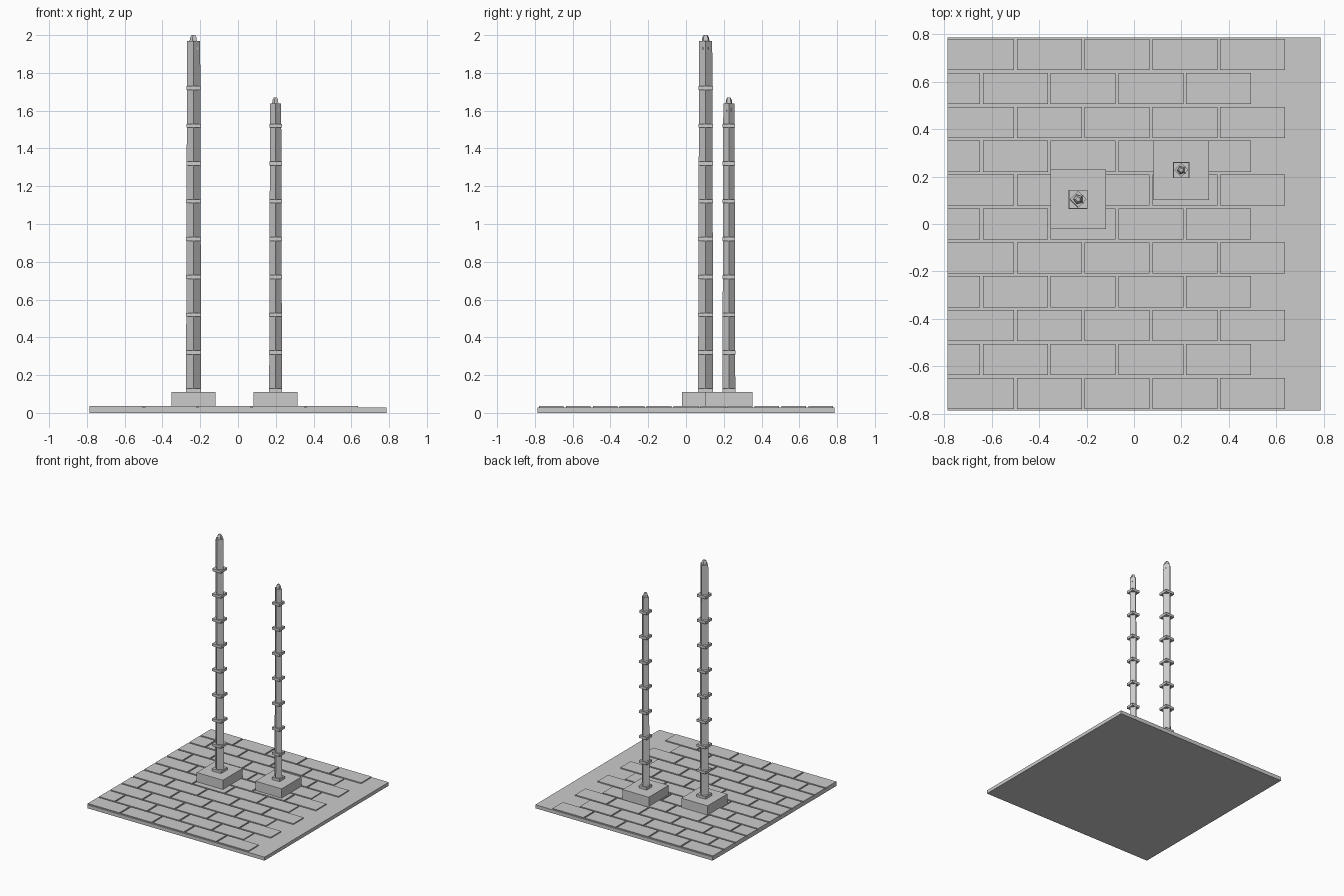
import bpy, bmesh, math
from mathutils import Matrix, Vector

cube = bpy.data.objects.get("Cube")
if cube:
    bpy.data.objects.remove(cube, do_unlink=True)

# single stone colour
stone = bpy.data.materials.new("stone_grey")
stone.use_nodes = True
colour = (0.6, 0.6, 0.6, 1)
stone.diffuse_color = colour
stone.node_tree.nodes["Principled BSDF"].inputs["Base Color"].default_value = colour


def make_object(name, bm):
    mesh = bpy.data.meshes.new(name)
    bm.normal_update()
    bm.to_mesh(mesh)
    bm.free()
    mesh.materials.append(stone)
    obj = bpy.data.objects.new(name, mesh)
    bpy.context.collection.objects.link(obj)
    return obj


def add_box(bm, low, high):
    low, high = Vector(low), Vector(high)
    size = high - low
    bmesh.ops.create_cube(
        bm, size=1,
        matrix=Matrix.Translation((low + high) / 2) @ Matrix.Diagonal((*size, 1)))


def add_prism(bm, x, y, z0, z1, r0, r1, sides, turn=0.0):
    bmesh.ops.create_cone(
        bm, cap_ends=True, segments=sides, radius1=r0, radius2=r1, depth=z1 - z0,
        matrix=Matrix.Translation((x, y, (z0 + z1) / 2)) @ Matrix.Rotation(turn, 4, "Z"))


HALF = 0.785
SLAB_TOP = 0.028
PAVING_TOP = 0.036

# ground slab
bm = bmesh.new()
add_box(bm, (-HALF, -HALF, 0), (HALF, HALF, SLAB_TOP))
make_object("ground_slab", bm)

# staggered paving, leaving a bare strip on the left side
ROWS = 11
pitch = 2 * HALF / ROWS
gap = 0.012
bm = bmesh.new()
for row in range(ROWS):
    y0 = -HALF + row * pitch
    if row % 2 == 0:
        joints = [2 * i for i in range(6)]
    else:
        joints = [0] + [2 * i + 1 for i in range(5)]
    for start, end in zip(joints, joints[1:]):
        x0 = -HALF + start * pitch
        x1 = -HALF + end * pitch
        add_box(bm, (x0 + (gap / 2 if start else 0), y0 + gap / 2, SLAB_TOP - 0.002),
                (x1 - gap / 2, y0 + pitch - gap / 2, PAVING_TOP))
make_object("paving_stones", bm)


def build_tower(prefix, x, y, top, radius, collars):
    # plinth
    bm = bmesh.new()
    add_box(bm, (x - 0.116, y - 0.125, SLAB_TOP), (x + 0.116, y + 0.125, 0.11))
    make_object(prefix + "_plinth", bm)

    # tapered shaft standing corner-on
    shaft_top = top - 0.032
    bm = bmesh.new()
    add_prism(bm, x, y, 0.1, shaft_top, radius, radius * 0.87, 4)
    make_object(prefix + "_shaft", bm)

    # square collars
    bm = bmesh.new()
    for i in range(collars):
        z = 0.12 + 0.2 * i
        half = radius * (1.0 - 0.04 * i / collars)
        add_box(bm, (x - half, y - half, z - 0.01), (x + half, y + half, z + 0.01))
    make_object(prefix + "_collars", bm)

    # five-sided finial rising out of the shaft
    bm = bmesh.new()
    add_prism(bm, x, y, top - 0.075, top - 0.012, radius * 0.7, radius * 0.46, 5, math.pi / 2)
    add_prism(bm, x, y, top - 0.012, top, radius * 0.46, radius * 0.26, 5, math.pi / 2)
    make_object(prefix + "_finial", bm)


build_tower("tall_tower", -0.235, 0.104, 2.0, 0.04, 9)
build_tower("short_tower", 0.199, 0.227, 1.67, 0.034, 8)
